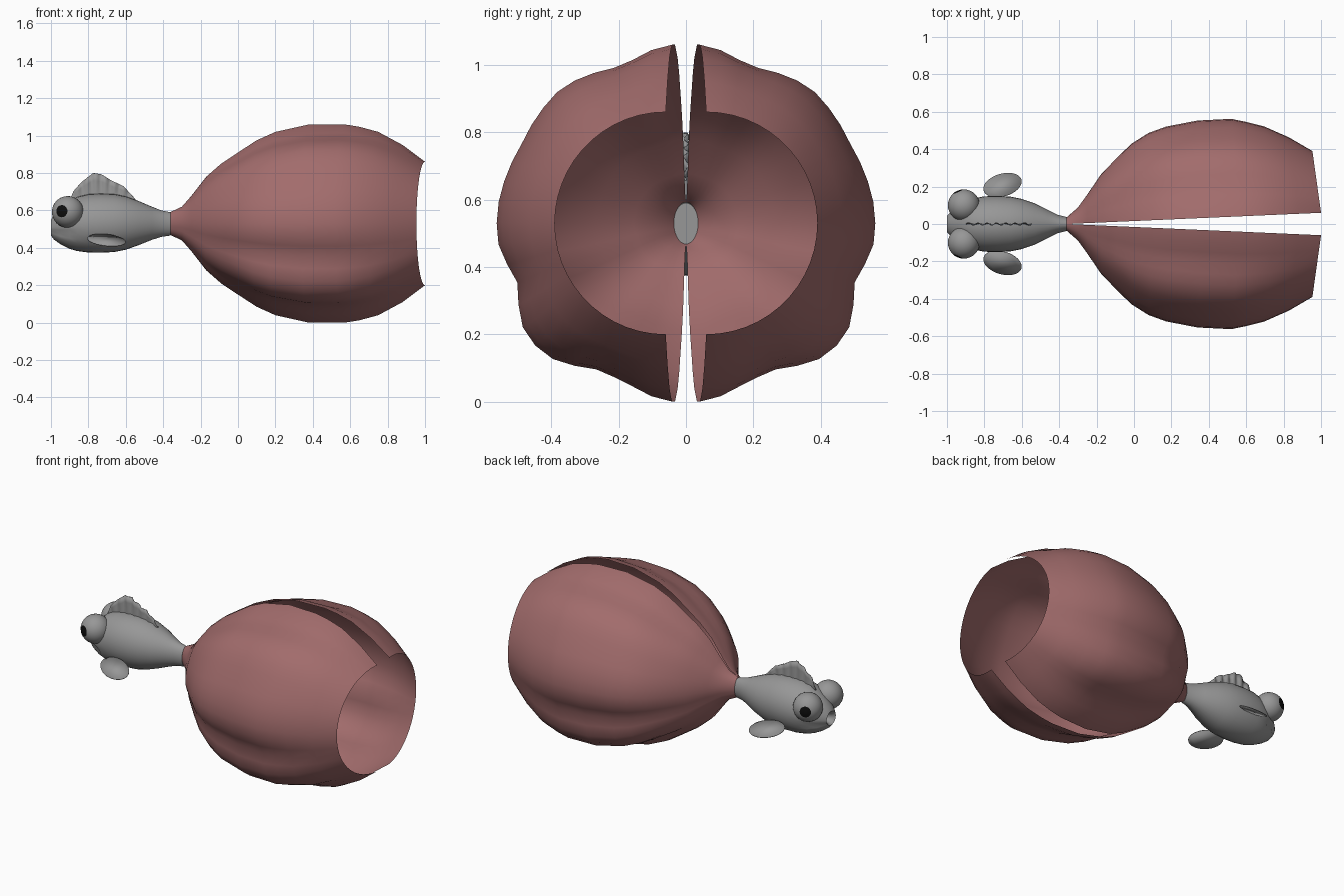
import bpy, bmesh, math
from mathutils import Vector

if "Cube" in bpy.data.objects:
    bpy.data.objects.remove(bpy.data.objects["Cube"])


def material(name, rgb):
    m = bpy.data.materials.new(name)
    m.diffuse_color = (*rgb, 1)
    m.use_nodes = True
    m.node_tree.nodes["Principled BSDF"].inputs["Base Color"].default_value = m.diffuse_color
    return m


GREY = material("grey skin", (0.31, 0.31, 0.31))
PINK = material("dusty pink", (0.36, 0.15, 0.15))
BLACK = material("black", (0.004, 0.004, 0.004))


def make(name, verts, faces, mats, mirror=False, thick=0, angle=40):
    me = bpy.data.meshes.new(name)
    me.from_pydata(verts, [], faces)
    bm = bmesh.new()
    bm.from_mesh(me)
    bmesh.ops.recalc_face_normals(bm, faces=bm.faces)
    bm.to_mesh(me)
    bm.free()
    ob = bpy.data.objects.new(name, me)
    bpy.context.collection.objects.link(ob)
    for m in mats:
        me.materials.append(m)
    bpy.ops.object.select_all(action='DESELECT')
    ob.select_set(True)
    bpy.context.view_layer.objects.active = ob
    bpy.ops.object.shade_smooth_by_angle(angle=math.radians(angle))
    if thick:
        s = ob.modifiers.new("thickness", 'SOLIDIFY')
        s.thickness, s.offset = thick, 0
    if mirror:
        mod = ob.modifiers.new("mirror", 'MIRROR')
        mod.use_axis = (False, True, False)
        mod.use_mirror_merge = False
    return ob


def grid_faces(rows, cols, closed=False):
    return [(i * cols + j, i * cols + (j + 1) % cols,
             (i + 1) * cols + (j + 1) % cols, (i + 1) * cols + j)
            for i in range(rows - 1) for j in range(cols if closed else cols - 1)]


def lerp_table(table, x):
    for a, b in zip(table, table[1:]):
        if x <= b[0]:
            f = (x - a[0]) / (b[0] - a[0])
            return [p + (q - p) * f for p, q in zip(a, b)]
    return list(table[-1])


# tail: two open half shells with a scalloped belly, spreading apart toward the rim
section = [(0, .525), (.045, .515), (.145, .455), (.325, .40), (.445, .23),
           (.515, .06), (.52, -.05), (.455, -.17), (.445, -.31), (.385, -.39),
           (.205, -.425), (.125, -.47), (.045, -.515), (0, -.525)]
polar = sorted((math.atan2(z, y), math.hypot(y, z) / .525) for y, z in section)
# x, side radius, height radius
stations = [(-.36, .036, .062), (-.30, .085, .09), (-.25, .15, .147), (-.17, .26, .25),
            (-.09, .335, .32), (0, .415, .38), (.1, .47, .445), (.2, .50, .49),
            (.38, .525, .53), (.57, .525, .53), (.65, .505, .517), (.75, .475, .49),
            (.88, .41, .42), (1.0, .33, .33)]
N = 27
verts = []
for x, ry, rz in stations:
    t = (x + .36) / 1.36
    w = max(0, math.sin(math.pi * t)) ** .8
    for j in range(N):
        a = -math.pi / 2 + math.pi * j / (N - 1)
        r = 1 + (lerp_table(polar, a)[1] - 1) * w
        y = ry * r * math.cos(a)
        verts.append((x - .14 * y * t, .06 * t + y, .53 + rz * r * math.sin(a)))
make("tail_half", verts, grid_faces(len(stations), N), [PINK], mirror=True, angle=50)

# body: elliptical loft with a hollow mouth; x, half width, bottom, top
body = [(-.93, .015, .485, .52), (-.985, .03, .475, .535), (-1.0, .045, .465, .55),
        (-.985, .06, .445, .575), (-.95, .09, .42, .61), (-.9, .12, .395, .65),
        (-.86, .136, .383, .672), (-.8, .148, .375, .687), (-.73, .15, .374, .69),
        (-.66, .146, .378, .687), (-.6, .134, .39, .675), (-.53, .11, .415, .65),
        (-.46, .075, .443, .62), (-.41, .05, .459, .60), (-.36, .037, .466, .59)]
M = 32
verts = []
for i, (x, w, lo, hi) in enumerate(body):
    for j in range(M):
        a = 2 * math.pi * j / M
        y, z = w * math.cos(a), (lo + hi) / 2 + (hi - lo) / 2 * math.sin(a)
        # crease at the corner of the mouth
        if 2 < i < 6 and abs(z - .48) < .014:
            y *= .88
        verts.append((x, y, z))
faces = grid_faces(len(body), M, closed=True)
faces += [tuple(range(M)), tuple(range((len(body) - 1) * M, len(body) * M))]
make("body", verts, faces, [GREY], angle=60)

# eyes: sphere whose pole points along the gaze, with a pupil cap
bm = bmesh.new()
bmesh.ops.create_uvsphere(bm, u_segments=32, v_segments=16, radius=.085)
for f in bm.faces:
    f.material_index = 1 if f.calc_center_median().z > .085 * .91 else 0
gaze = Vector((-.4, .9, .05)).normalized()
turn = Vector((0, 0, 1)).rotation_difference(gaze).to_matrix().to_4x4()
bm.transform(turn)
bmesh.ops.translate(bm, verts=bm.verts, vec=(-.91, .1, .592))
eye = make("eye", [], [], [GREY, BLACK], mirror=True)
bm.to_mesh(eye.data)
bm.free()
eye.data.shade_smooth()

# dorsal fin: rippled sheet under a curved outline
outline = [(-.885, .655), (-.87, .70), (-.83, .75), (-.77, .80), (-.73, .793),
           (-.68, .76), (-.62, .73), (-.595, .70), (-.56, .66)]
cols, rows = 41, 5
verts = []
for i in range(rows):
    for j in range(cols):
        x = -.885 + .325 * j / (cols - 1)
        top = lerp_table(outline, x)[1]
        f = i / (rows - 1)
        verts.append((x + .012 * f * (x + .72) / .16,
                      .007 * f * math.sin(j * 1.1), .64 + (top - .64) * f))
make("dorsal_fin", verts, grid_faces(rows, cols), [GREY], thick=.004)

# side fins: flat ovals sloping down and outward
verts = []
for j in range(32):
    a = 2 * math.pi * j / 32
    u, v, r = .105 * math.cos(a), .06 * math.sin(a), math.radians(16)
    x, y = u * math.cos(r) - v * math.sin(r), u * math.sin(r) + v * math.cos(r)
    verts.append((-.703 + x, .208 + y, .441 - .5 * y))
make("side_fin", verts, [tuple(range(32))], [GREY], mirror=True, thick=.004)
